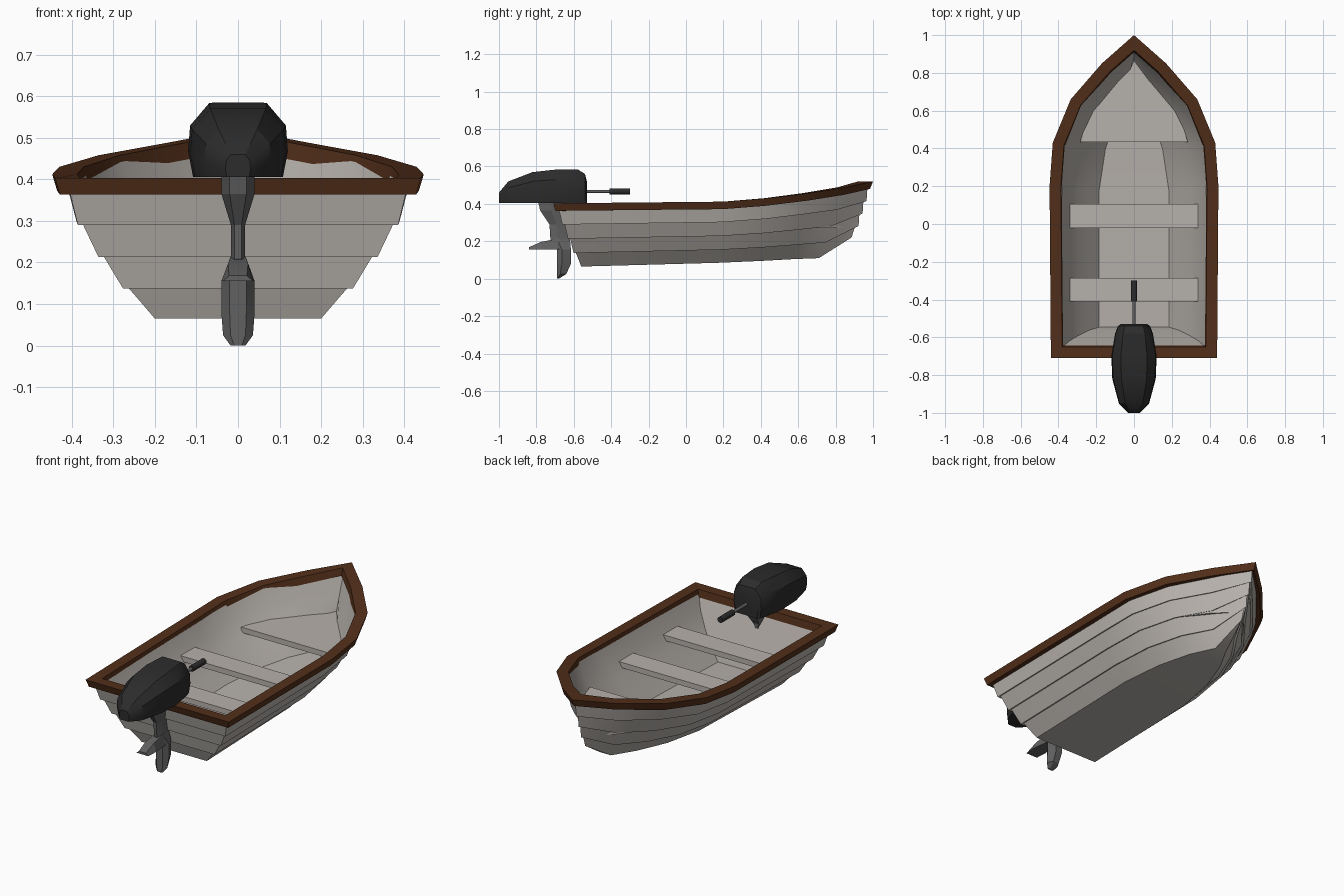
import bpy, bmesh, math
from mathutils import Vector

if "Cube" in bpy.data.objects:
    bpy.data.objects.remove(bpy.data.objects["Cube"])


def material(name, rgb):
    m = bpy.data.materials.new(name)
    m.diffuse_color = (*rgb, 1)
    m.use_nodes = True
    m.node_tree.nodes["Principled BSDF"].inputs["Base Color"].default_value = m.diffuse_color
    return m


PAINT = material("hull_paint", (0.47, 0.44, 0.41))
WOOD = material("rim_wood", (0.085, 0.028, 0.01))
BLACK = material("cowl_black", (0.025, 0.025, 0.025))
STEEL = material("leg_grey", (0.12, 0.12, 0.12))


def mirror(half):
    """Half outline (+x side) completed with its mirror image."""
    return half + [(-x, y, z) for x, y, z in reversed(half) if x > 1e-6]


def loft(name, rings, mat, wrap=False, angle=30):
    """Skin a list of equal closed rings; cap both ends or wrap around."""
    bm = bmesh.new()
    vs = [[bm.verts.new(p) for p in r] for r in rings]
    n = len(vs[0])
    pairs = list(zip(vs, vs[1:])) + ([(vs[-1], vs[0])] if wrap else [])
    for a, b in pairs:
        for i in range(n):
            j = (i + 1) % n
            bm.faces.new((a[i], a[j], b[j], b[i]))
    if not wrap:
        for r in (vs[0], vs[-1]):
            for i in range(n // 2):
                f = list(dict.fromkeys((r[i], r[i + 1], r[n - 2 - i], r[n - 1 - i])))
                if len(f) > 2:
                    bm.faces.new(f)
    bmesh.ops.recalc_face_normals(bm, faces=bm.faces)
    me = bpy.data.meshes.new(name)
    bm.to_mesh(me)
    bm.free()
    me.shade_smooth()
    me.set_sharp_from_angle(angle=math.radians(angle))
    me.materials.append(mat)
    ob = bpy.data.objects.new(name, me)
    bpy.context.collection.objects.link(ob)
    return ob


def offset(ring, d, dz=0.0):
    """Move a counter-clockwise ring outward by d in plan, and up by dz."""
    out = []
    n = len(ring)
    for i, p in enumerate(ring):
        nrm = []
        for a, b in ((ring[i - 1], p), (p, ring[(i + 1) % n])):
            nrm.append(Vector((b[1] - a[1], a[0] - b[0])).normalized())
        m = (nrm[0] + nrm[1]).normalized()
        k = d * min(1.5, 1 / max(0.1, m.dot(nrm[0])))
        out.append((p[0] + m.x * k, p[1] + m.y * k, p[2] + dz))
    return out


def slab(name, half, z0, z1, mat):
    outline = mirror([(x, y, 0) for x, y in half])
    return loft(name, [[(x, y, z) for x, y, _ in outline] for z in (z0, z1)], mat)


# Hull: bottom and top edge curves from transom to stem
BOTTOM = [(.20, -.56, .065), (.20, .17, .085), (.165, .40, .095),
          (.105, .58, .105), (.035, .71, .11), (0, .885, .22)]
TOP = [(.405, -.68, .37), (.41, .20, .38), (.395, .43, .40),
       (.305, .64, .43), (.15, .83, .46), (0, .97, .485)]
X_BLEND = [0, .32, .61, .85, 1]


def level(k):
    t, u = k / 4, X_BLEND[k]
    return mirror([(b[0] + (a[0] - b[0]) * u, b[1] + (a[1] - b[1]) * t,
                    b[2] + (a[2] - b[2]) * t) for a, b in zip(TOP, BOTTOM)])


# Lapped planks outside, smooth lining inside, one closed solid
rings = [level(0)]
for k in (1, 2, 3):
    rings += [level(k), offset(level(k), .011, -.004)]
rings.append(level(4))
for k in (4, 3, 2, 1, 0):
    rings.append(offset(level(k), -.028 if k else -.014, .012 if k else .025))
loft("hull", rings, PAINT)

# Wooden rim
edge = mirror([(.44, -.71, .403), (.447, .20, .412), (.43, .43, .43),
               (.335, .66, .458), (.17, .85, .488), (0, 1.0, .52)])
loft("rim", [edge, offset(edge, -.012, -.04),
             offset(edge, -.068, -.04), offset(edge, -.06)], WOOD, wrap=True)

# Seats
for name, y in (("middle_seat", -.02), ("rear_seat", -.41)):
    slab(name, [(.34, y), (.34, y + .125)], .27, .30, PAINT)
slab("bow_seat", [(.285, .435), (.23, .61), (.12, .76), (0, .88)], .27, .30, PAINT)

# Motor cowl: sections along y given as (y, half width, top)
COWL = [(-1, .03, .46), (-.95, .08, .52), (-.82, .115, .57), (-.70, .12, .583),
        (-.58, .10, .585), (-.54, .085, .56), (-.53, .07, .52)]
loft("motor_cowl", [mirror([(w * .9, y, .405), (w, y, .405 + (t - .405) * .35),
                            (w * .96, y, .405 + (t - .405) * .7), (w * .58, y, t)])
                    for y, w, t in COWL], BLACK)

# Motor leg: sections up z given as (z, back y, front y, half width)
LEG = [(.41, -.79, -.60, .04), (.365, -.78, -.61, .04), (.29, -.73, -.62, .017),
       (.21, -.725, -.62, .017), (.155, -.69, -.615, .04), (.08, -.69, -.615, .04),
       (.025, -.69, -.64, .036), (0, -.69, -.68, .018)]
loft("motor_leg", [mirror([(w * .5, a, z), (w, a + (b - a) * .35, z), (w * .5, b, z)])
                   for z, a, b, w in LEG], STEEL, angle=15)

# Fin behind the leg
loft("motor_fin", [mirror([(w, y, z0), (w * .6, y, z1)]) for y, w, z0, z1 in
                   ((-.84, .036, .155, .168), (-.775, .04, .155, .197),
                    (-.68, .03, .155, .215))], STEEL, angle=15)

# Clamp gripping the inside of the transom
loft("motor_clamp", [mirror([(w, -.66, z), (w * .8, f, z)]) for z, f, w in
                     ((.41, -.57, .04), (.37, -.585, .035), (.32, -.62, .02))],
     STEEL, angle=15)

# Tiller rod and grip
for name, r, y0, y1 in (("tiller_rod", .009, -.54, -.40), ("tiller_grip", .017, -.41, -.30)):
    ring = [(r * math.cos(a * math.pi / 4 + math.pi / 8),
             r * math.sin(a * math.pi / 4 + math.pi / 8)) for a in range(8)]
    loft(name, [[(x, y, .467 + z) for x, z in ring] for y in (y0, y1)],
         STEEL if r < .01 else BLACK, angle=50)
